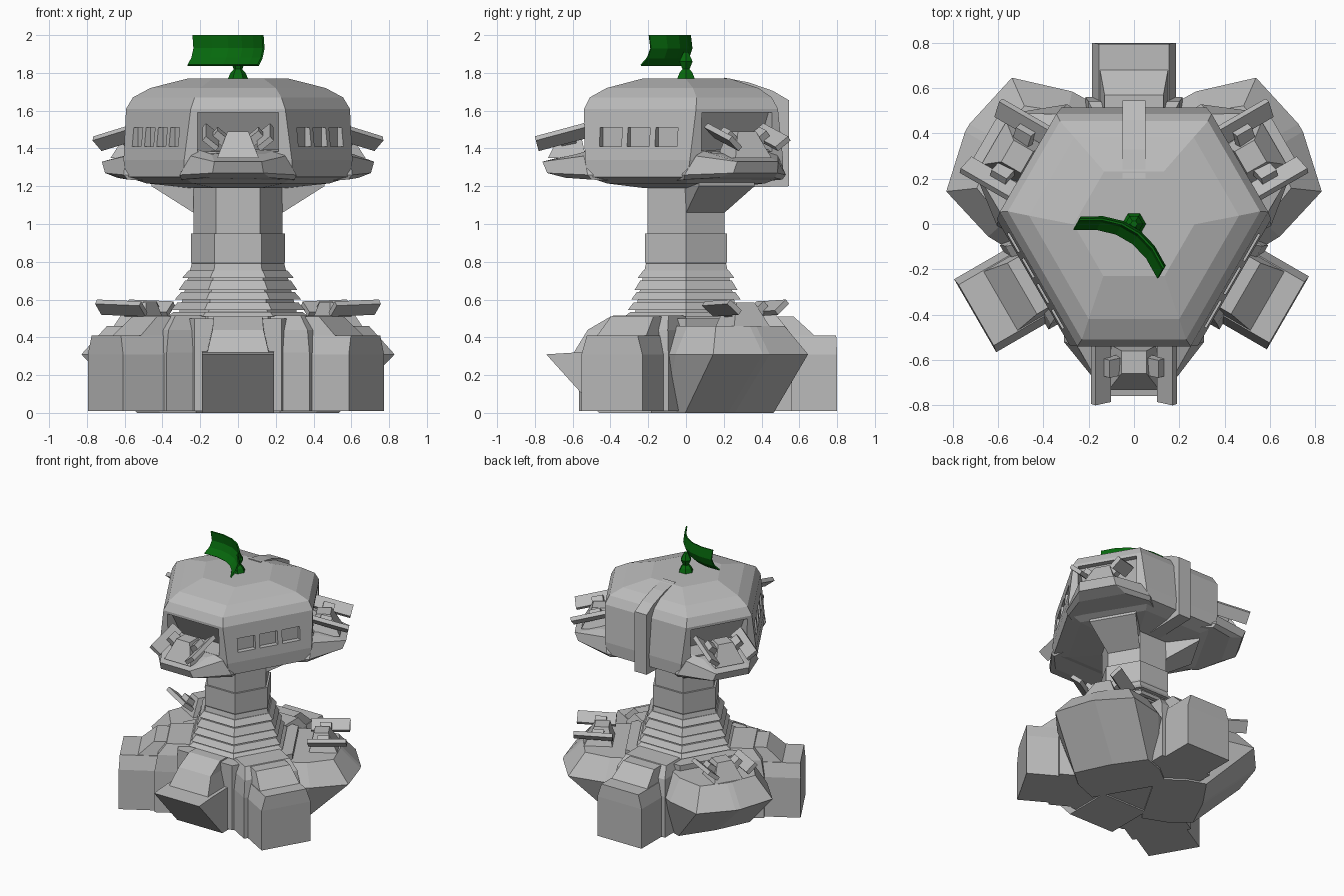
import bpy, bmesh, math
from mathutils import Matrix, Vector

if "Cube" in bpy.data.objects:
    bpy.data.objects.remove(bpy.data.objects["Cube"])

def material(name, rgb):
    m = bpy.data.materials.new(name)
    m.diffuse_color = (*rgb, 1)
    m.use_nodes = True
    m.node_tree.nodes["Principled BSDF"].inputs["Base Color"].default_value = m.diffuse_color
    return m

GREY = material("armour_grey", (0.5, 0.5, 0.5))
GREEN = material("dish_green", (0.002, 0.14, 0.004))
BACK, FRONT, PODS = 90, -90, (30, 150, -90)

def spin(angle):
    return Matrix.Rotation(math.radians(angle), 4, 'Z')

def loft(name, rings, matrix=Matrix(), mat=GREY):
    """Closed solid through equal-length rings of points, capped at both ends."""
    bm = bmesh.new()
    vs = [[bm.verts.new(matrix @ Vector(p)) for p in r] for r in rings]
    n = len(rings[0])
    for a, b in zip(vs, vs[1:]):
        for i in range(n):
            j = (i + 1) % n
            bm.faces.new((a[i], a[j], b[j], b[i]))
    bm.faces.new(vs[0])
    bm.faces.new(vs[-1])
    bmesh.ops.recalc_face_normals(bm, faces=bm.faces)
    me = bpy.data.meshes.new(name)
    bm.to_mesh(me)
    bm.free()
    ob = bpy.data.objects.new(name, me)
    me.materials.append(mat)
    bpy.context.collection.objects.link(ob)
    return ob

def hexagons(name, levels, **kw):
    """Stack of regular hexagons given as (radius, z)."""
    return loft(name, [[(r * math.cos(math.pi * i / 3), r * math.sin(math.pi * i / 3), z)
                        for i in range(6)] for r, z in levels], **kw)

def outline(pts):
    """Mirror a half outline of (radius, half width, z) points."""
    return list(pts) + [(r, -t, z) for r, t, z in reversed(pts)]

def slab(name, profile, hw, angle, mat=GREY):
    """Extrude a (radius, z) side profile across its width."""
    return loft(name, [[(r, t, z) for r, z in profile] for t in (-hw, hw)], spin(angle), mat)

def box(name, size, matrix):
    x, y, z = (s / 2 for s in size)
    return loft(name, [[(-x, -y, h), (x, -y, h), (x, y, h), (-x, y, h)] for h in (-z, z)], matrix)

def gun(name, angle, r, z, deck, pitch):
    """Pedestal with two tilted side plates."""
    base = spin(angle) @ Matrix.Translation((r, 0, 0))
    loft(name + "_pedestal", [outline([(-.13, .11, deck), (.07, .11, deck)]),
                              outline([(-.1, .055, z + .03), (0, .055, z + .03)])], base)
    m = base @ Matrix.Translation((0, 0, z)) @ Matrix.Rotation(math.radians(pitch), 4, 'Y')
    for s in (-1, 1):
        tilt = Matrix.Rotation(s * math.radians(40), 4, 'X')
        box(name + "_plate", (.27, .09, .03), m @ Matrix.Translation((0, s * .145, 0)) @ tilt)
        box(name + "_strut", (.08, .09, .05), m @ Matrix.Translation((-.03, s * .09, -.01)) @ tilt)

# base core, column and stepped flare
hexagons("base_core", [(.46, .01), (.46, .5)])
hexagons("column", [(.32, .5), (.245, .79), (.25, .8), (.25, .95), (.235, .95), (.235, 1.22)])
for r, z0, z1 in ((.375, .51, .535), (.355, .545, .585), (.335, .6, .64), (.315, .65, .7), (.295, .715, .755)):
    hexagons("column_step", [(r, z0), (r - .035, z1)])

# three base legs with a collar
for a, out in ((BACK, .8), (-30, .785), (210, .81)):
    loft("leg", [outline([(.2, w, z), (r, w, z)]) for r, w, z in
                 ((out, .186, .01), (out, .186, .31), (out - .005, .155, .41),
                  (.68, .15, .41), (.57, .13, .51))], spin(a))
    loft("leg_collar", [outline([(.3, w, z), (r, w, z)]) for r, w, z in
                        ((.56, .215, .01), (.56, .215, .32), (.54, .2, .44), (.48, .17, .515))], spin(a))

# two wide gun pods on the base
for a in PODS[:2]:
    loft("base_pod", [
        outline([(.1, .27, .0), (.3, .3, .0), (.46, .27, .0), (.48, .02, .0)]),
        outline([(.1, .38, .31), (.53, .37, .31), (.79, .29, .31), (.85, .02, .31)]),
        outline([(.1, .28, .46), (.5, .28, .46), (.68, .21, .46), (.71, .02, .46)])], spin(a))
    gun("base_gun", a, .63, .555, .455, -2)

# narrow front pod with raised hatch
slab("front_pod", [(.1, 0), (.46, 0), (.74, .31), (.58, .32), (.1, .33)], .19, FRONT)
loft("front_hatch", [outline([(.2, .17, .31), (.6, .165, .31)]),
                     outline([(.2, .14, .44), (.52, .135, .44)]),
                     outline([(.2, .13, .51), (.4, .13, .51)])], spin(FRONT))

# head shell: hexagons with short edges facing the pods (distance, half width, z)
head = loft("head", [[spin(a) @ Vector((d, t, z)) for a in (30, 150, 270) for t in (-w, w)] for d, w, z in
                     ((.22, .12, 1.19), (.42, .24, 1.215), (.52, .29, 1.25), (.535, .285, 1.34),
                      (.54, .25, 1.61), (.51, .23, 1.67), (.42, .2, 1.72), (.23, .135, 1.77))])

def cut(cutter):
    cutter.hide_render = True
    cutter.hide_viewport = True
    cutter.display_type = 'WIRE'
    mod = head.modifiers.new("cut", 'BOOLEAN')
    mod.operation, mod.object, mod.solver = 'DIFFERENCE', cutter, 'EXACT'

# gun recesses, head pods and guns
for a in PODS:
    cut(slab("recess_cutter", [(.9, 1.59), (.5, 1.59), (.38, 1.385), (.9, 1.385)], .215, a))
    loft("head_pod", [
        outline([(.2, .28, 1.22), (.5, .3, 1.235), (.64, .17, 1.245)]),
        outline([(.2, .29, 1.26), (.52, .31, 1.26), (.735, .135, 1.27)]),
        outline([(.2, .26, 1.36), (.54, .25, 1.36), (.76, .125, 1.33)]),
        outline([(.2, .215, 1.395), (.5, .215, 1.395), (.58, .14, 1.37)])], spin(a))
    gun("head_gun", a, .66 if a == FRONT else .645, 1.46, 1.35, 15)

# recessed windows: three on the right face, four on the left
for a, offsets, w in ((-30, (-.17, 0, .17), .135), (210, (-.195, -.065, .065, .195), .095)):
    for t in offsets:
        cut(box("window_cutter", (.08, w, .1), spin(a) @ Matrix.Translation((.51, t, 1.46))))

# back spine, and buttresses fanning out under the head
slab("back_spine", [(.2, 1.19), (.545, 1.2), (.545, 1.655), (.46, 1.705), (.33, 1.75), (.2, 1.775), (.2, 1.6)],
     .05, BACK)
for a in PODS[:2]:
    loft("buttress", [outline([(.1, .06, 1.06), (.205, .117, 1.06)]),
                      outline([(.1, .1, 1.2), (.43, .17, 1.2)]),
                      outline([(.1, .1, 1.24), (.43, .17, 1.24)])], spin(a))

# green dish on its stem
hexagons("dish_stem", [(.055, 1.765), (.04, 1.8), (.022, 1.82), (.04, 1.86), (.015, 1.91)], mat=GREEN)
bm = bmesh.new()
m = Matrix.Translation((-.01, -.01, 0)) @ spin(-30)
rows = [[bm.verts.new(m @ Vector((u * .215, -f - .08 * u * u, z))) for u in (-1, -.6, -.2, .2, .6, 1)]
        for z, f in ((1.84, .06), (1.88, .02), (1.93, 0), (2.0, .01))]
for a, b in zip(rows, rows[1:]):
    for i in range(5):
        bm.faces.new((a[i], a[i + 1], b[i + 1], b[i]))
me = bpy.data.meshes.new("dish")
bm.to_mesh(me)
bm.free()
me.materials.append(GREEN)
dish = bpy.data.objects.new("dish", me)
bpy.context.collection.objects.link(dish)
solid = dish.modifiers.new("thickness", 'SOLIDIFY')
solid.thickness = .01
solid.offset = 0
